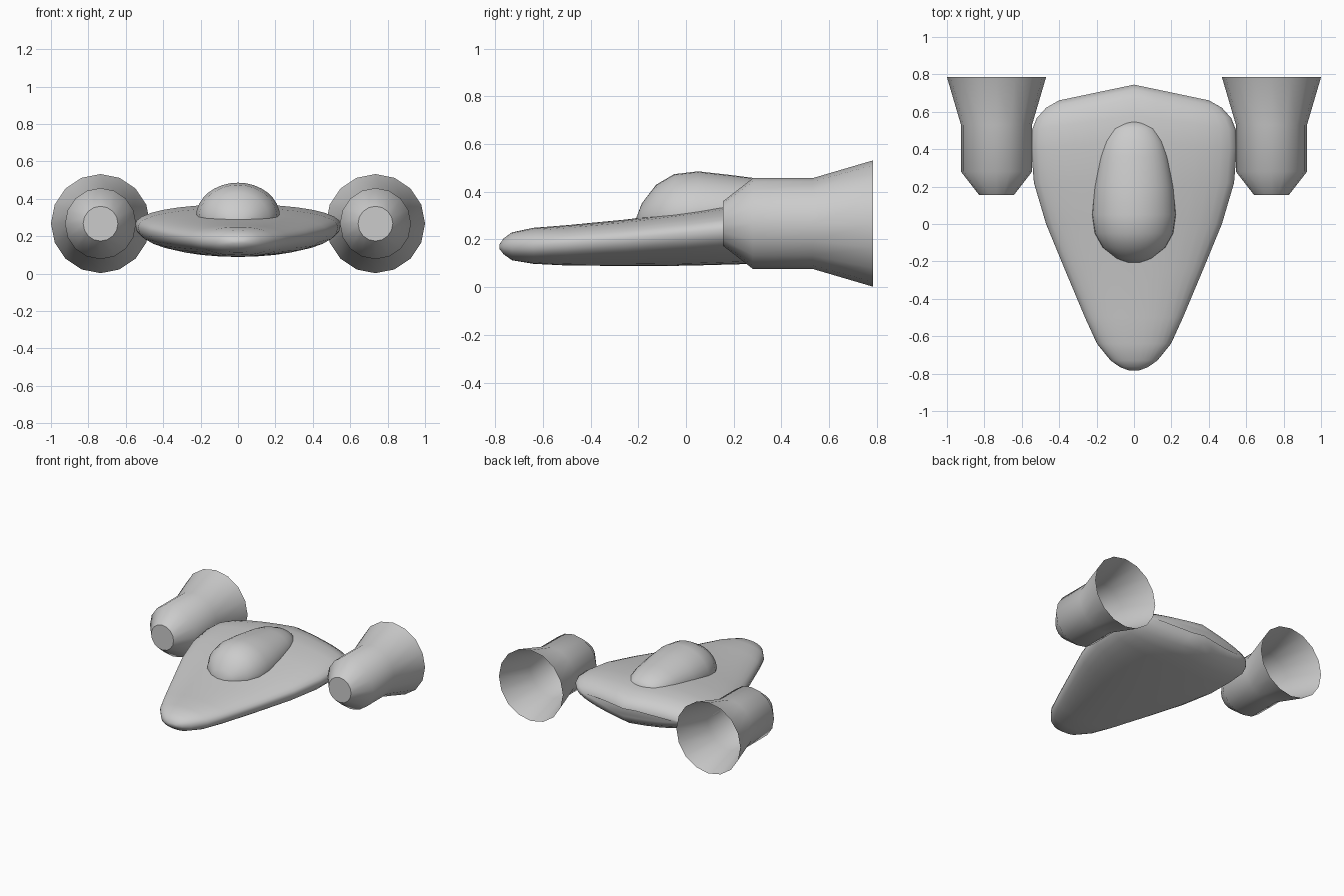
import bpy, bmesh, math

if "Cube" in bpy.data.objects:
    bpy.data.objects.remove(bpy.data.objects["Cube"])


def make_object(name, rings, cap_start=True, cap_end=True, angle=40):
    """Skin a list of closed rings into one mesh."""
    bm = bmesh.new()
    loops = [[bm.verts.new(p) for p in ring] for ring in rings]
    n = len(loops[0])
    for a, b in zip(loops, loops[1:]):
        for i in range(n):
            j = (i + 1) % n
            bm.faces.new((a[i], a[j], b[j], b[i]))
    if cap_start:
        bm.faces.new(loops[0][::-1])
    if cap_end:
        bm.faces.new(loops[-1])
    bmesh.ops.recalc_face_normals(bm, faces=bm.faces[:])
    mesh = bpy.data.meshes.new(name)
    bm.to_mesh(mesh)
    bm.free()
    obj = bpy.data.objects.new(name, mesh)
    bpy.context.collection.objects.link(obj)
    bpy.ops.object.select_all(action='DESELECT')
    obj.select_set(True)
    bpy.context.view_layer.objects.active = obj
    bpy.ops.object.shade_smooth_by_angle(angle=math.radians(angle))
    return obj


def section(y, w, mid, top, bot, sweep=0.0, power=2.0, n=32):
    """Rounded cross-section at y; sweep pulls the sides forward."""
    ring = []
    for i in range(n):
        a = 2 * math.pi * i / n
        c, s = math.cos(a), math.sin(a)
        x = w * math.copysign(abs(c) ** (2 / power), c)
        h = (top - mid) if s > 0 else (mid - bot)
        z = mid + h * math.copysign(abs(s) ** (2 / power), s)
        ring.append((x, y - sweep * abs(x), z))
    return ring


# Wedge-shaped hull: y, half width, edge height, top, bottom, sweep
hull = [
    (-0.782, 0.03, 0.17, 0.18, 0.16, 0),
    (-0.765, 0.075, 0.17, 0.205, 0.138, 0),
    (-0.73, 0.125, 0.172, 0.23, 0.113, 0),
    (-0.64, 0.198, 0.175, 0.249, 0.098, 0),
    (-0.50, 0.262, 0.185, 0.26, 0.091, 0),
    (-0.25, 0.367, 0.205, 0.284, 0.089, 0),
    (0.0, 0.47, 0.228, 0.317, 0.09, 0),
    (0.22, 0.535, 0.248, 0.35, 0.096, 0),
    (0.44, 0.55, 0.26, 0.37, 0.105, 0.06),
    (0.58, 0.545, 0.26, 0.367, 0.115, 0.14),
    (0.67, 0.52, 0.26, 0.348, 0.14, 0.2),
    (0.72, 0.47, 0.255, 0.318, 0.175, 0.21),
    (0.745, 0.40, 0.25, 0.275, 0.22, 0.21),
]
make_object("hull", [section(*r, power=2.2) for r in hull], angle=50)

# Teardrop canopy sunk into the hull: y, half width, base, top
canopy = [
    (-0.207, 0.03, 0.285, 0.295),
    (-0.185, 0.092, 0.285, 0.352),
    (-0.125, 0.168, 0.29, 0.43),
    (-0.05, 0.21, 0.295, 0.474),
    (0.05, 0.225, 0.302, 0.486),
    (0.20, 0.212, 0.315, 0.469),
    (0.36, 0.182, 0.33, 0.448),
    (0.44, 0.157, 0.335, 0.43),
    (0.51, 0.115, 0.335, 0.4),
    (0.545, 0.06, 0.335, 0.368),
]
make_object("canopy", [section(y, w, m, t, m - 0.08) for y, w, m, t in canopy], angle=60)

# Flared engines, open at the rear: y, radius
engine = [(0.155, 0.093), (0.28, 0.19), (0.53, 0.19), (0.785, 0.265)]
for side, sx in (("left", -1), ("right", 1)):
    rings = [[(sx * 0.735 + r * math.cos(i * math.pi / 8), y,
               0.267 + r * math.sin(i * math.pi / 8)) for i in range(16)]
             for y, r in engine]
    obj = make_object(side + "_engine", rings, cap_end=False, angle=45)
